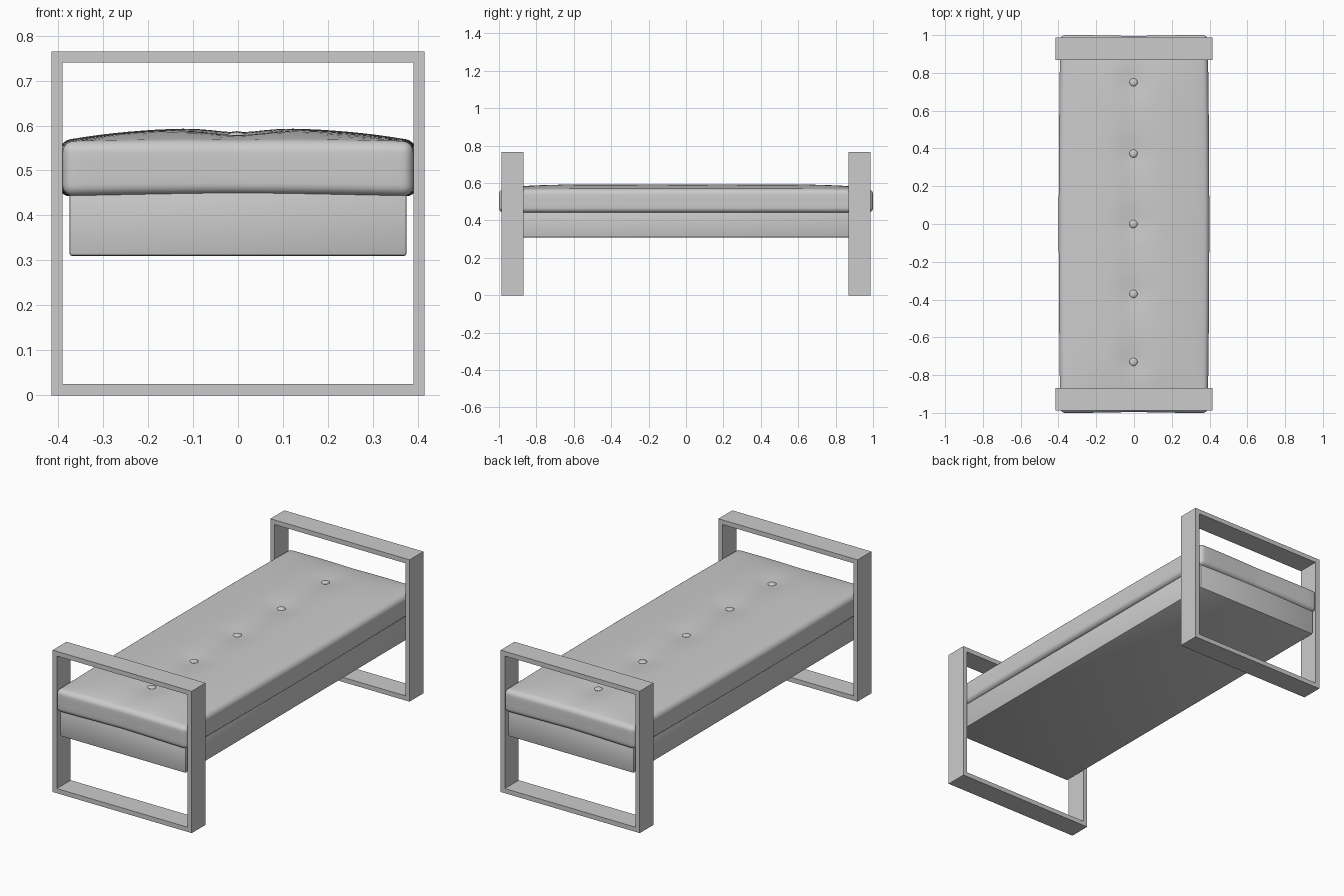
import bpy, bmesh, math

if "Cube" in bpy.data.objects:
    bpy.data.objects.remove(bpy.data.objects["Cube"])

BUTTON_Y = (-0.73, -0.37, 0.0, 0.373, 0.75)


def finish(bm, name, smooth=False):
    bmesh.ops.recalc_face_normals(bm, faces=bm.faces[:])
    me = bpy.data.meshes.new(name)
    bm.to_mesh(me)
    bm.free()
    ob = bpy.data.objects.new(name, me)
    bpy.context.collection.objects.link(ob)
    if smooth:
        bpy.ops.object.select_all(action='DESELECT')
        ob.select_set(True)
        bpy.context.view_layer.objects.active = ob
        bpy.ops.object.shade_smooth_by_angle(angle=math.radians(40))
    return ob


def box(sx, sy, z0, z1, radius, segments):
    bm = bmesh.new()
    bmesh.ops.create_cube(bm, size=1)
    for v in bm.verts:
        v.co.x *= sx
        v.co.y *= sy
        v.co.z = z0 if v.co.z < 0 else z1
    bmesh.ops.bevel(bm, geom=bm.edges[:], offset=radius, segments=segments,
                    profile=0.5, affect='EDGES')
    return bm


# End frames: rectangular loops of flat bar
def end_frame(name, y0, depth):
    bm = bmesh.new()
    w, h, t = 0.415, 0.765, 0.025
    rings = []
    for i in (0, t):
        rings.append([bm.verts.new((x, y0, z)) for x, z in
                      ((-w + i, i), (w - i, i), (w - i, h - i), (-w + i, h - i))])
    outer, inner = rings
    for i in range(4):
        j = (i + 1) % 4
        bm.faces.new((outer[i], outer[j], inner[j], inner[i]))
    ext = bmesh.ops.extrude_face_region(bm, geom=bm.faces[:], use_keep_orig=True)
    bmesh.ops.translate(bm, vec=(0, depth, 0),
                        verts=[e for e in ext['geom'] if isinstance(e, bmesh.types.BMVert)])
    finish(bm, name)


end_frame("front_end_frame", -0.987, 0.118)
end_frame("back_end_frame", 0.869, 0.118)

# Upholstered base
finish(box(0.75, 1.965, 0.31, 0.455, 0.006, 2), "base", True)


# Cushion: rounded slab, sliced, then puffed and tufted
def puff(x, y):
    u, v = min(abs(x) / 0.39, 1), min(abs(y) / 0.99, 1)
    z = 0.03 * (1 - u ** 2.5) * (1 - v ** 8)
    z -= 0.010 * math.exp(-(x / 0.07) ** 2) * (1 - v ** 8)
    for by in BUTTON_Y:
        z -= 0.008 * math.exp(-((x / 0.08) ** 2 + ((y - by) / 0.08) ** 2))
    return z


bm = box(0.78, 1.99, 0.442, 0.565, 0.025, 5)
cuts = [((i / 12 * 0.36, 0, 0), (1, 0, 0)) for i in range(-11, 12)]
cuts += [((0, i / 30 * 0.96, 0), (0, 1, 0)) for i in range(-29, 30)]
cuts += [((0, 0, z), (0, 0, 1)) for z in (0.485, 0.52)]
for co, no in cuts:
    bmesh.ops.bisect_plane(bm, geom=bm.verts[:] + bm.edges[:] + bm.faces[:],
                           plane_co=co, plane_no=no)
for v in bm.verts:
    x, y, z = v.co
    t = (z - 0.442) / 0.123
    v.co.z += t * puff(x, y) + (1 - t) * 0.005 * (1 - (x / 0.39) ** 2)
    v.co.x *= 1 + 0.022 * (1 - y * y)
    v.co.y *= 1 + 0.005 * math.sin(min(abs(x) / 0.33, 1) * math.pi / 2)
finish(bm, "cushion", True)

# Row of tufting buttons
for i, y in enumerate(BUTTON_Y):
    bm = bmesh.new()
    bmesh.ops.create_uvsphere(bm, u_segments=20, v_segments=10, radius=0.021)
    for v in bm.verts:
        v.co.z *= 0.4
    ob = finish(bm, f"button_{i + 1}", True)
    ob.location = (-0.003, y, 0.565 + puff(0, y) + 0.002)
